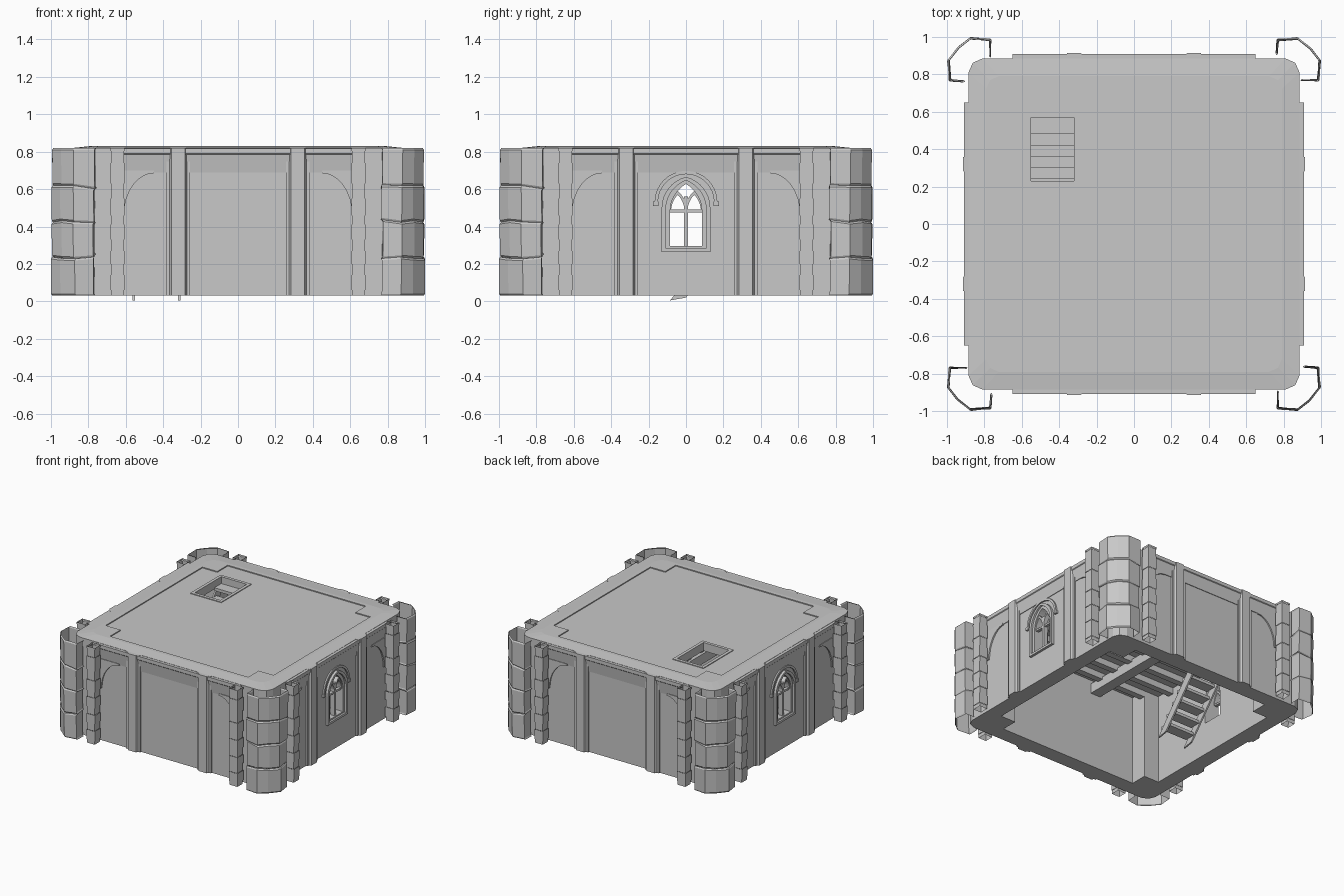
import bpy, bmesh, random
from math import sin, cos, pi, atan2

random.seed(4)
if "Cube" in bpy.data.objects:
    bpy.data.objects.remove(bpy.data.objects["Cube"])

stone = bpy.data.materials.new("grey_stone")
stone.use_nodes = True
GREY = (0.58, 0.58, 0.58, 1)
stone.diffuse_color = GREY
stone.node_tree.nodes["Principled BSDF"].inputs["Base Color"].default_value = GREY
parts = []

# axis order: profile (a, b) and extrusion h
MAP = {"x": lambda a, b, h: (h, a, b),
       "y": lambda a, b, h: (a, h, b),
       "z": lambda a, b, h: (a, b, h)}


def finish(name, bm, closed=True):
    if closed:
        bmesh.ops.recalc_face_normals(bm, faces=bm.faces)
    me = bpy.data.meshes.new(name)
    bm.to_mesh(me)
    bm.free()
    ob = bpy.data.objects.new(name, me)
    bpy.context.collection.objects.link(ob)
    parts.append(ob)
    return ob


def prism(name, pts, lo, hi, axis="z"):
    bm = bmesh.new()
    low, top = ([bm.verts.new(MAP[axis](a, b, h)) for a, b in pts] for h in (lo, hi))
    bm.faces.new(low)
    bm.faces.new(top)
    n = len(pts)
    for i in range(n):
        j = (i + 1) % n
        bm.faces.new((low[i], low[j], top[j], top[i]))
    return finish(name, bm)


def box(name, x0, x1, y0, y1, z0, z1):
    return prism(name, [(x0, y0), (x1, y0), (x1, y1), (x0, y1)], z0, z1)


def band(name, outer, inner, lo, hi, closed=False):
    # moulding between two matching outlines, extruded along y
    bm = bmesh.new()
    rows = [[bm.verts.new((p[0], h, p[1])) for p, h in
             ((o, lo), (o, hi), (i, hi), (i, lo))] for o, i in zip(outer, inner)]
    n = len(rows)
    for k in range(n if closed else n - 1):
        a, b = rows[k], rows[(k + 1) % n]
        for m in range(4):
            bm.faces.new((a[m], a[(m + 1) % 4], b[(m + 1) % 4], b[m]))
    if not closed:
        bm.faces.new(rows[0])
        bm.faces.new(rows[-1])
    return finish(name, bm)


def around(ob, turns=(0, 1, 2, 3)):
    # repeat a part on other sides by quarter turns
    out = []
    for i, k in enumerate(turns):
        c = ob
        if i:
            c = ob.copy()
            c.name = ob.name + "_" + str(i + 1)
            bpy.context.collection.objects.link(c)
            parts.append(c)
        c.rotation_euler.z = k * pi / 2
        out.append(c)
    return out


def cut(target, cutters):
    for c in cutters:
        c.hide_render = True
        m = target.modifiers.new("cut", "BOOLEAN")
        m.operation, m.solver, m.object = "DIFFERENCE", "EXACT", c
    bpy.context.view_layer.update()
    dg = bpy.context.evaluated_depsgraph_get()
    me = bpy.data.meshes.new_from_object(target.evaluated_get(dg))
    target.modifiers.clear()
    target.data = me
    for c in cutters:
        parts.remove(c)
        bpy.data.objects.remove(c)


def quarter(pts):
    # turn a corner outline into a full four-sided outline
    out = []
    for k in range(4):
        c, s = round(cos(k * pi / 2)), round(sin(k * pi / 2))
        out += [(c * x - s * y, s * x + c * y) for x, y in pts]
    return out


def arc_pointed(w, spring, h, cx=0, n=8):
    # pointed arch from right spring over the apex to left spring
    r = (w * w + h * h) / (2 * w)
    end = atan2(h, r - w)
    right = [(w - r + r * cos(end * i / n), spring + r * sin(end * i / n)) for i in range(n + 1)]
    left = [(-x, z) for x, z in right[-2::-1]]
    return [(cx + x, z) for x, z in right + left]


def window_outline(w, sill, spring, h):
    return [(-w, sill), (w, sill)] + arc_pointed(w, spring, h)


BOTTOM, TOP, WALL = 0.03, 0.82, 0.885
notched = quarter([(0.76, 0.625), (0.625, 0.625), (0.625, 0.76)])
rounded = quarter([(WALL, 0.81), (0.862, 0.862), (0.81, WALL)])
HX0, HX1, HY0, HY1 = -0.55, -0.32, 0.23, 0.57
SIDES = (1, 3)

# main walls with hollow room and window openings
walls = prism("walls", rounded, BOTTOM, TOP)
cutters = [prism("room_cutter", notched, -0.1, 0.76),
           box("stair_cutter", HX0, HX1, HY0, HY1, 0.6, 1)]
cutters += around(prism("window_cutter", window_outline(0.1, 0.28, 0.48, 0.16), 0.7, 1, "y"), SIDES)
cut(walls, cutters)

# flat top sloping gently up to a kerb, with a sunken middle and corner pads
roof = prism("roof_kerb", rounded, TOP, 0.83)
for v in roof.data.vertices:
    if v.co.z > 0.825:
        v.co.x *= 0.79 / WALL
        v.co.y *= 0.79 / WALL
cut(roof, [prism("kerb_cutter", notched, 0.822, 0.9),
           box("roof_hole_cutter", HX0, HX1, HY0, HY1, 0.7, 1)])

# lip round the stair opening
F = 0.025
lip = box("stair_opening_lip", HX0 - F, HX1 + F, HY0 - F, HY1 + F, 0.815, 0.828)
cut(lip, [box("lip_cutter", HX0, HX1, HY0, HY1, 0.7, 0.9)])

# cornice along each wall
around(prism("cornice", [(0.87, 0.69), (0.89, 0.69), (0.903, 0.785), (0.908, 0.79),
                         (0.908, 0.818), (0.87, 0.818)], -0.65, 0.65, "x"))

# arched brackets under the cornice ends
curve = [(0.45 + 0.16 * cos(t * pi / 16), 0.46 + 0.225 * sin(t * pi / 16)) for t in range(9)]
bracket = curve + [(0.45, 0.7), (0.65, 0.7), (0.65, 0.46)]
for s in (-1, 1):
    around(prism("arch_bracket", [(s * x, z) for x, z in bracket], 0.87, 0.896, "y"))

# stepped pilasters
for x in (-0.32, 0.32):
    half = [(0.063, 0.87), (0.063, 0.898), (0.046, 0.898), (0.036, 0.915)]
    prof = [(x + a, b) for a, b in half] + [(x - a, b) for a, b in half[::-1]]
    around(prism("pilaster", prof, BOTTOM, TOP))

# open stacks of alternating blocks beside each corner
LEVELS = [0.03, 0.06, 0.14, 0.2, 0.27, 0.33, 0.41, 0.46, 0.55, 0.63, 0.74, 0.805, 0.82]
for x in (-0.645, 0.645):
    bm = bmesh.new()
    for i, (z0, z1) in enumerate(zip(LEVELS, LEVELS[1:])):
        w = 0.038 if i % 2 else 0.035
        ring = [(x - w, 0.945 - w), (x + w, 0.945 - w), (x + w, 0.945 + w), (x - w, 0.945 + w)]
        lo, hi = ([bm.verts.new((a, b, z)) for a, b in ring] for z in (z0, z1))
        for k in range(4):
            m = (k + 1) % 4
            bm.faces.new((lo[k], lo[m], hi[m], hi[k]))
    around(finish("block_column", bm, False))

# open shell of large uneven stones round each corner
CORNER = [(0.895, 0.77), (0.985, 0.77), (0.994, 0.875), (0.945, 0.938),
          (0.875, 0.994), (0.77, 0.985), (0.765, 0.91)]
COURSES = [0.03, 0.24, 0.43, 0.61, 0.82]
seams = [[z + (random.uniform(-0.014, 0.014) if 0 < i < 4 else 0) for p in CORNER]
         for i, z in enumerate(COURSES)]
bm = bmesh.new()
for low, high in zip(seams, seams[1:]):
    shift = [random.uniform(-0.005, 0.005) for p in CORNER]
    rows = []
    for t, s in ((0, 0.995), (0.05, 1.001), (0.95, 1.003), (1, 0.996)):
        rows.append([bm.verts.new((min(x * s + d, 1), min(y * s - d, 1), a + (b - a) * t))
                     for (x, y), d, a, b in zip(CORNER, shift, low, high)])
    for lo, hi in zip(rows, rows[1:]):
        for k in range(len(CORNER) - 1):
            bm.faces.new((lo[k], lo[k + 1], hi[k + 1], hi[k]))
around(finish("corner_stones", bm, False))

# pointed windows on both sides
around(band("window_frame", window_outline(0.13, 0.265, 0.5, 0.165),
            window_outline(0.108, 0.283, 0.49, 0.157), 0.87, 0.905, True), SIDES)
around(band("window_inner_frame", window_outline(0.11, 0.28, 0.49, 0.16),
            window_outline(0.085, 0.295, 0.48, 0.147), 0.76, 0.89, True), SIDES)
around(box("window_mullion", -0.011, 0.011, 0.845, 0.88, 0.28, 0.56), SIDES)
around(box("window_transom", -0.09, 0.09, 0.85, 0.875, 0.475, 0.49), SIDES)
for cx in (-0.044, 0.044):
    around(band("window_tracery", arc_pointed(0.05, 0.48, 0.11, cx),
                arc_pointed(0.036, 0.48, 0.09, cx), 0.845, 0.88), SIDES)
hood = [[(r * cos(t * pi / 16), 0.53 + r * sin(t * pi / 16)) for t in range(17)]
        for r in (0.168, 0.15)]
around(band("window_hood", hood[0], hood[1], 0.87, 0.897), SIDES)
for s in (-1, 1):
    x0, x1 = sorted((s * 0.148, s * 0.176))
    around(box("hood_foot", x0, x1, 0.87, 0.9, 0.51, 0.535), SIDES)

# ceiling beams and joists
for x in (-0.265, 0.265):
    box("ceiling_beam", x - 0.045, x + 0.045, -0.77, 0.77, 0.65, 0.73)
for i in range(8):
    y = -0.65 + i * 0.17
    beside_stair = HY0 - 0.03 < y < HY1 + 0.03
    box("joist", -0.29 if beside_stair else -0.77, 0.77, y - 0.025, y + 0.025, 0.71, 0.765)

# staircase: two sloping stringers and plank treads
for x in (-0.565, -0.32):
    prism("stair_stringer", [(-0.085, 0.005), (0.0, 0.02), (0.57, 0.69), (0.57, 0.76), (0.525, 0.76)],
          x, x + 0.013, "x")
for i in range(10):
    t = (i + 1) / 10
    y, z = -0.07 + 0.6 * t, 0.76 * t
    box("stair_tread", -0.555, -0.315, y - 0.05, y + 0.04, z - 0.012, z + 0.012)

for ob in parts:
    ob.data.materials.clear()
    ob.data.materials.append(stone)
